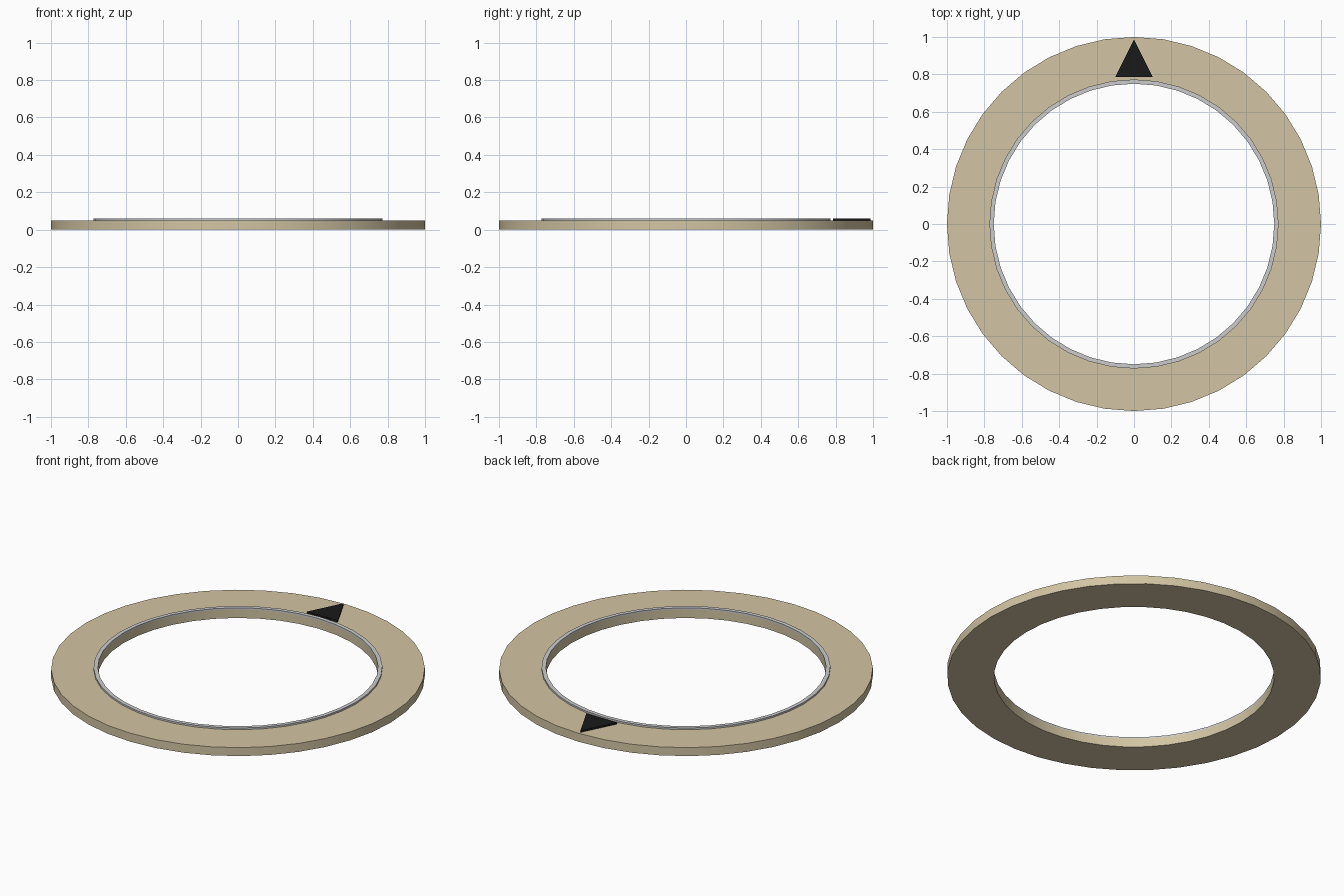
import bpy, bmesh, math

if "Cube" in bpy.data.objects:
    bpy.data.objects.remove(bpy.data.objects["Cube"])

SIDES = 40


def material(name, color):
    m = bpy.data.materials.new(name)
    m.diffuse_color = color
    m.use_nodes = True
    m.node_tree.nodes["Principled BSDF"].inputs["Base Color"].default_value = m.diffuse_color
    return m


def finish(name, bm, mat=None):
    bmesh.ops.recalc_face_normals(bm, faces=bm.faces)
    mesh = bpy.data.meshes.new(name)
    bm.to_mesh(mesh)
    bm.free()
    obj = bpy.data.objects.new(name, mesh)
    bpy.context.collection.objects.link(obj)
    if mat:
        mesh.materials.append(mat)
    bpy.ops.object.select_all(action='DESELECT')
    bpy.context.view_layer.objects.active = obj
    obj.select_set(True)
    bpy.ops.object.shade_smooth_by_angle(angle=math.radians(30))
    return obj


def ring(name, r_in, r_out, z0, z1, mat=None):
    # rectangular section swept around z
    bm = bmesh.new()
    loops = []
    for i in range(SIDES):
        a = 2 * math.pi * i / SIDES
        loops.append([bm.verts.new((r * math.cos(a), r * math.sin(a), z))
                      for r, z in ((r_in, z0), (r_out, z0), (r_out, z1), (r_in, z1))])
    for i in range(SIDES):
        p, q = loops[i], loops[(i + 1) % SIDES]
        for j in range(4):
            k = (j + 1) % 4
            bm.faces.new((p[j], q[j], q[k], p[k]))
    return finish(name, bm, mat)


def prism(name, outline, z0, z1, mat):
    bm = bmesh.new()
    face = bm.faces.new([bm.verts.new((x, y, z0)) for x, y in outline])
    ext = bmesh.ops.extrude_face_region(bm, geom=[face], use_keep_orig=True)
    top = [g for g in ext["geom"] if isinstance(g, bmesh.types.BMVert)]
    bmesh.ops.translate(bm, verts=top, vec=(0, 0, z1 - z0))
    return finish(name, bm, mat)


tan = material("tan", (0.65, 0.56, 0.37, 1))
black = material("black", (0.01, 0.01, 0.01, 1))

# flat base ring
ring("base_ring", 0.75, 1.0, 0.0, 0.05, tan)
# thin raised lip around the hole
ring("inner_lip", 0.75, 0.773, 0.05, 0.06)
# direction arrow on the top face
prism("arrow_marker", [(-0.1, 0.787), (0.1, 0.787), (0, 0.986)], 0.05, 0.06, black)
